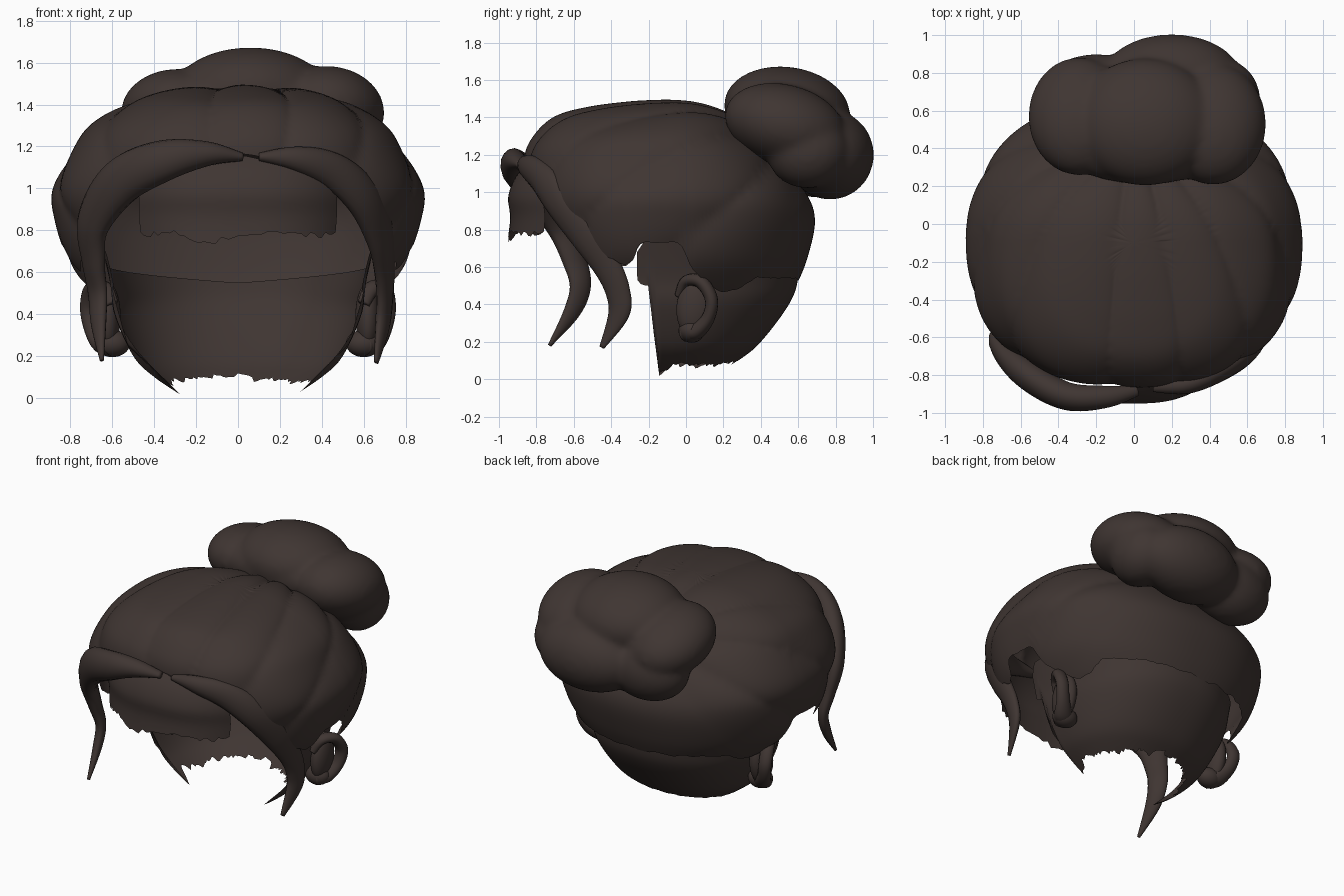
import bpy, bmesh, math, random
from mathutils import Vector, Matrix

if "Cube" in bpy.data.objects:
    bpy.data.objects.remove(bpy.data.objects["Cube"])

random.seed(4)
YC = -0.1  # depth of the head's vertical axis
mat = bpy.data.materials.new("dark_brown")
mat.diffuse_color = (0.05, 0.036, 0.032, 1)
mat.use_nodes = True
mat.node_tree.nodes["Principled BSDF"].inputs["Base Color"].default_value = mat.diffuse_color


def spline(pts, s):
    """Catmull-Rom through tuples, s in 0..len-1."""
    i = min(int(s), len(pts) - 2)
    t = s - i
    p = [pts[max(0, min(len(pts) - 1, i + k))] for k in (-1, 0, 1, 2)]
    return [0.5 * (2 * b + (c - a) * t + (2 * a - 5 * b + 4 * c - d) * t * t
                   + (3 * b - a - 3 * c + d) * t ** 3) for a, b, c, d in zip(*p)]


def table(pts, x):
    """Piecewise linear lookup."""
    for (x0, y0), (x1, y1) in zip(pts, pts[1:]):
        if x <= x1:
            return y0 + (y1 - y0) * max(0, (x - x0) / (x1 - x0))
    return pts[-1][1]


def finish(name, bm):
    bmesh.ops.remove_doubles(bm, verts=bm.verts, dist=0.0005)
    bmesh.ops.recalc_face_normals(bm, faces=bm.faces)
    me = bpy.data.meshes.new(name)
    bm.to_mesh(me)
    bm.free()
    me.materials.append(mat)
    me.shade_smooth()
    ob = bpy.data.objects.new(name, me)
    bpy.context.collection.objects.link(ob)
    return ob


def skin_grid(bm, grid, close=False):
    for r0, r1 in zip(grid, grid[1:]):
        n = len(r0)
        for j in range(n if close else n - 1):
            k = (j + 1) % n
            bm.faces.new((r0[j], r0[k], r1[k], r1[j]))


def shell(name, rows, d0, d1, top, bottom, n, m, jag=0.0, deform=None):
    """Open dome: rows are (z, front y, back y, half width); d is degrees from the front."""
    def solve(z):
        lo, hi = 0.0, len(rows) - 1.0
        for _ in range(30):
            mid = (lo + hi) / 2
            lo, hi = (mid, hi) if spline(rows, mid)[0] > z else (lo, mid)
        return lo
    bm, grid = bmesh.new(), []
    rag = 0
    for i in range(n + 1):
        d = d0 + (d1 - d0) * i / n
        f = abs(d) if abs(d) <= 180 else 360 - d
        rag = 0.5 * rag + random.uniform(-jag, jag) if 0 < i < n else 0
        s0, s1 = solve(table(top, f)), solve(table(bottom, f) + rag)
        sn, cs = math.sin(math.radians(d)), math.cos(math.radians(d))
        col = []
        for j in range(m + 1):
            z, fr, bk, w = spline(rows, s0 + (s1 - s0) * j / m)
            e = 0.8 if cs > 0 else 0.9
            y = YC + ((fr if cs > 0 else bk) - YC) * abs(cs) ** e
            p = Vector((math.copysign(w * abs(sn) ** e, sn), y, z))
            col.append(bm.verts.new(deform(p) if deform else p))
        grid.append(col)
    skin_grid(bm, grid)
    return finish(name, bm)


def sweep(name, pts, outward, steps=8, sides=14):
    """Tapered lock: pts are (x, y, z, half width, half thickness)."""
    bm, rings = bmesh.new(), []
    total = (len(pts) - 1) * steps
    for i in range(total + 1):
        s = i / steps
        q = spline(pts, s)
        c = Vector(q[:3])
        t = (Vector(spline(pts, min(s + .05, len(pts) - 1))[:3])
             - Vector(spline(pts, max(s - .05, 0))[:3])).normalized()
        wide = t.cross(outward(c)).normalized()
        thin = wide.cross(t)
        rings.append([bm.verts.new(c + wide * q[3] * math.cos(a) + thin * q[4] * math.sin(a))
                      for a in (2 * math.pi * k / sides for k in range(sides))])
    skin_grid(bm, rings, True)
    bm.faces.new(rings[0])
    bm.faces.new(rings[-1])
    return finish(name, bm)


def blobs(name, lobes):
    bm = bmesh.new()
    for c, r, tilt in lobes:
        bmesh.ops.create_uvsphere(bm, u_segments=32, v_segments=20, radius=1,
                                  matrix=Matrix.Translation(c) @ Matrix.Rotation(math.radians(tilt), 4, 'X')
                                  @ Matrix.Diagonal((*r, 1)))
    return finish(name, bm)


# Swept-back hair: puffy locks separated by grooves that radiate from the bun
GROOVES = [-125, -98, -72, -46, -9, 17, 42, 68, 96, 125]
U = Vector((0, -0.55, 0.75)).normalized()


def locks(p):
    rel = p - Vector((0, YC, 0.8))
    phi = math.degrees(math.atan2(rel.x, rel.dot(U)))
    for a, b in zip(GROOVES, GROOVES[1:]):
        if a <= phi < b:
            puff = math.sqrt(abs(math.sin(math.pi * (phi - a) / (b - a)))) - 0.8
            fade = min(1, (phi + 125) / 25, (125 - phi) / 25)
            return p + rel.normalized() * 0.03 * puff * fade
    return p


hair_rows = [(1.49, -.1, -.1, 0), (1.48, -.3, .03, .22), (1.45, -.53, .15, .4), (1.4, -.7, .26, .54),
             (1.3, -.81, .38, .7), (1.18, -.86, .5, .79), (1.0, -.84, .64, .88), (.85, -.8, .69, .87),
             (.65, -.7, .65, .81), (.5, -.62, .59, .7), (.42, -.55, .55, .61)]
hairline = [(0, 1.16), (25, 1.12), (37, 1.02), (50, .84), (60, .66), (72, .6), (77, .63), (80, .72),
            (94, .73), (98, .58), (110, .47), (120, .47), (130, .54), (180, .53)]
cap = shell("hair_cap", hair_rows, -180, 180, [(0, 1.49), (180, 1.49)], hairline, 240, 60, 0.008, locks)
cap.modifiers.new("soften", 'SMOOTH').iterations = 3

# Back of the head and neck, open at the face
skull_rows = [(.8, -.6, .6, .67), (.55, -.6, .6, .61), (.4, -.58, .55, .59), (.2, -.53, .4, .5),
              (.1, -.5, .28, .4), (0, -.45, .12, .25)]
shell("head_back", skull_rows, 76, 284, [(76, .68), (81, .75), (97, .75), (103, .62), (180, .55)],
      [(76, .53), (83, .5), (85, .02), (93, .08), (110, .07), (180, .1)], 104, 20, 0.012)

# Forehead fragment under the fringe
brow_rows = [(1.2, -.8, .5, .6), (1.1, -.9, .5, .62), (.98, -.95, .5, .64), (.86, -.94, .5, .64), (.7, -.96, .5, .62)]
shell("forehead", brow_rows, -43, 43, [(0, 1.16), (43, 1.02)], [(0, .76), (43, .79)], 40, 10, 0.02)


# Two fringe locks that end in loose strands
def radial(c):
    return Vector((c.x, c.y - YC, 0)).normalized()


sweep("fringe_left", [(.02, -.88, 1.15, .02, .03), (-.15, -.915, 1.165, .06, .06), (-.36, -.91, 1.13, .1, .075),
                      (-.56, -.8, 1.03, .115, .08), (-.69, -.67, .84, .1, .06), (-.69, -.6, .65, .075, .045),
                      (-.67, -.565, .5, .065, .035), (-.665, -.61, .36, .05, .03), (-.65, -.73, .18, .01, .01)], radial)
sweep("fringe_right", [(.1, -.86, 1.15, .02, .03), (.28, -.85, 1.14, .06, .05), (.46, -.77, 1.08, .09, .06),
                       (.6, -.67, .95, .1, .06), (.68, -.53, .77, .1, .05), (.7, -.42, .6, .08, .04),
                       (.7, -.365, .47, .07, .035), (.69, -.36, .35, .06, .03), (.66, -.45, .17, .015, .01)], radial)

# Ears: a bowl with a rolled rim
rim = sweep("ear_rim", [(.6, -.04, .45, .02, .03), (.64, 0, .525, .03, .04), (.69, .08, .52, .035, .045),
                        (.71, .135, .43, .035, .045), (.69, .12, .33, .035, .045), (.64, .06, .26, .045, .06),
                        (.59, 0, .25, .05, .06)], lambda c: Vector((1, 0, 0)))
bowl = blobs("ear_bowl", [((.62, .05, .39), (.06, .1, .16), -8), ((.6, .03, .26), (.085, .07, .065), 0)])
for ear in (rim, bowl):
    ear.modifiers.new("both_sides", 'MIRROR')

# Bun: overlapping coils fused into one soft surface
bun = blobs("bun", [((.06, .54, 1.44), (.38, .34, .23), -8), ((-.29, .57, 1.36), (.27, .32, .2), -15),
                    ((.42, .53, 1.36), (.28, .33, .215), -15), ((.2, .77, 1.2), (.37, .235, .24), 0),
                    ((-.2, .70, 1.19), (.29, .2, .22), 0), ((.06, .53, 1.36), (.56, .33, .21), -18),
                    ((.48, .65, 1.22), (.19, .22, .2), 0)])
fuse = bun.modifiers.new("fuse", 'REMESH')
fuse.mode = 'VOXEL'
fuse.voxel_size = 0.02
fuse.use_smooth_shade = True
soft = bun.modifiers.new("soften", 'SMOOTH')
soft.iterations = 10
